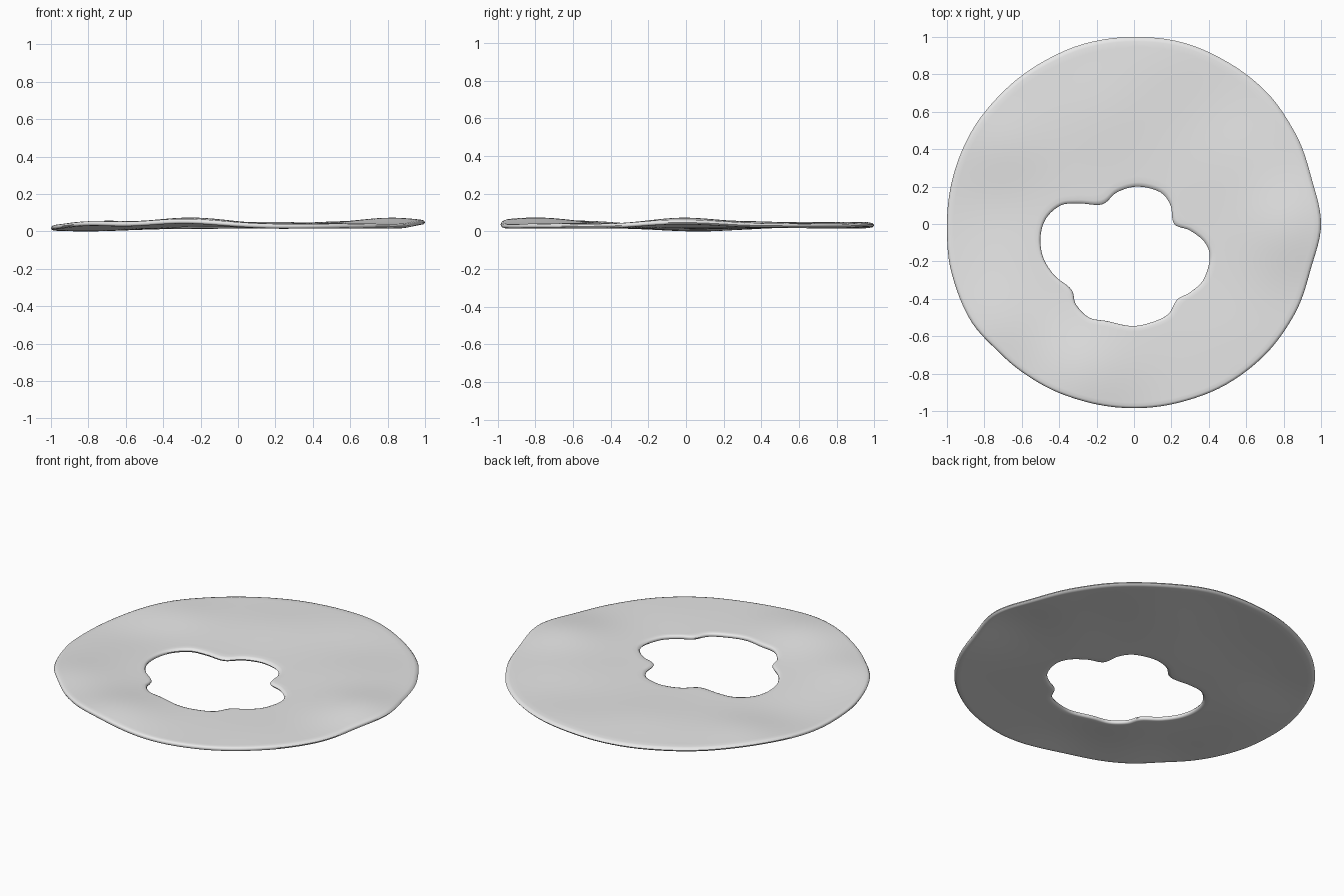
import bpy
import math
from mathutils import Vector

cube = bpy.data.objects.get("Cube")
if cube:
    bpy.data.objects.remove(cube, do_unlink=True)

STEPS = 6            # samples between neighbouring hole points
HALF = 0.0125        # half of the sheet thickness
BASE = 0.025         # resting height of the sheet's middle

# Four-lobed hole outline, clockwise from the left
HOLE = [(-.5, -.07), (-.47, .03), (-.39, .1), (-.29, .11), (-.17, .105),
        (-.09, .17), (.02, .2), (.14, .17), (.195, .1), (.215, 0),
        (.3, -.035), (.38, -.1), (.405, -.185), (.37, -.3), (.3, -.365),
        (.23, -.405), (.18, -.485), (.08, -.53), (-.02, -.545),
        (-.14, -.52), (-.24, -.5), (-.31, -.43), (-.335, -.35),
        (-.425, -.275), (-.485, -.18)]

# Outer radius at even angles, counter-clockwise from +x
RIM = [1, .98, .99, 1, 1, 1.005, 1, 1, .995, .995, 1, 1,
       1, 1.01, 1.015, .995, .99, .985, .985, .985, .99, .99, .985, .975]

# Soft swells and dips: x, y, height, spread
SWELLS = [(-.25, -.8, .036, .2), (.83, -.02, .034, .18), (-.8, .1, -.014, .2),
          (-.72, -.55, .018, .17), (.58, .35, .015, .2), (-.68, .42, .014, .16),
          (-.2, .6, .012, .2), (.2, .88, .012, .2), (.5, -.6, .006, .2)]


def smooth_loop(points):
    """Closed Catmull-Rom curve through the points."""
    pts = [Vector(p) for p in points]
    count = len(pts)
    loop = []
    for i in range(count):
        a, b, c, d = (pts[(i + k) % count] for k in (-1, 0, 1, 2))
        for s in range(STEPS):
            t = s / STEPS
            loop.append(b + t * (c - a) / 2
                        + t * t * (2 * a - 5 * b + 4 * c - d) / 2
                        + t ** 3 * (3 * b - a - 3 * c + d) / 2)
    return loop


def rim_point(angle):
    """Point on the slightly uneven outer rim."""
    f = angle / math.tau % 1 * len(RIM)
    i = int(f)
    t = f - i
    t = t * t * (3 - 2 * t)
    r = RIM[i % len(RIM)] * (1 - t) + RIM[(i + 1) % len(RIM)] * t
    return Vector((r * math.cos(angle), r * math.sin(angle)))


def height(p):
    """Height of the middle of the sheet."""
    z = BASE
    for x, y, lift, spread in SWELLS:
        z += lift * math.exp(-((p.x - x) ** 2 + (p.y - y) ** 2)
                             / (2 * spread ** 2))
    return z


# Cross-section: distance from hole to rim, and side of the sheet
flat = [.03 + .94 * k / 24 for k in range(25)]
edge = [(.99, .75), (1, 0), (.99, -.75)]
profile = ([(t, 1) for t in flat] + edge
           + [(t, -1) for t in reversed(flat)]
           + [(1 - t, -s) for t, s in edge])

# Sweep the cross-section around the ring
inner = smooth_loop(HOLE)
middle = sum(inner, Vector((0, 0))) / len(inner)
verts = []
for p in inner:
    arm = p - middle
    q = rim_point(math.atan2(arm.y, arm.x))
    for t, side in profile:
        spot = p.lerp(q, t)
        verts.append((spot.x, spot.y, height(spot) + side * HALF))

n, m = len(inner), len(profile)
faces = [(i * m + j, i * m + (j + 1) % m,
          (i + 1) % n * m + (j + 1) % m, (i + 1) % n * m + j)
         for i in range(n) for j in range(m)]

mesh = bpy.data.meshes.new("wavy_ring")
mesh.from_pydata(verts, [], faces)
ring = bpy.data.objects.new("wavy_ring", mesh)
bpy.context.collection.objects.link(ring)

# Make normals point outwards
if mesh.polygons[m * 2 + 5].normal.z < 0:
    mesh.flip_normals()

# Rest the sheet on the ground
low = min(v.co.z for v in mesh.vertices)
for v in mesh.vertices:
    v.co.z -= low

# Pale grey surface
grey = bpy.data.materials.new("pale_grey")
grey.use_nodes = True
colour = (.8, .8, .8, 1)
grey.diffuse_color = colour
grey.node_tree.nodes["Principled BSDF"].inputs["Base Color"].default_value = colour
mesh.materials.append(grey)

bpy.ops.object.select_all(action='DESELECT')
ring.select_set(True)
bpy.context.view_layer.objects.active = ring
bpy.ops.object.shade_smooth_by_angle(angle=math.radians(60))
